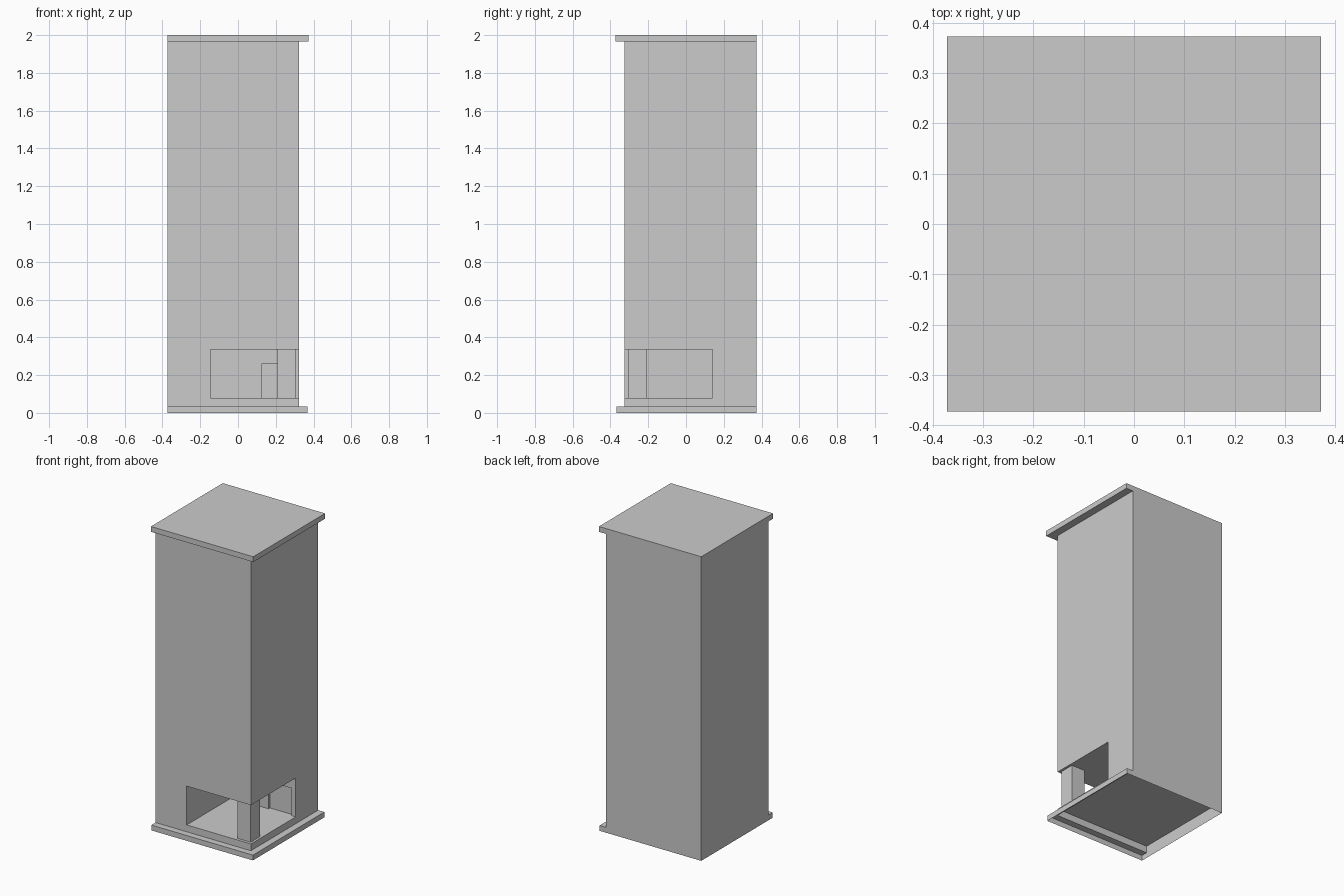
import bpy, bmesh

if "Cube" in bpy.data.objects:
    bpy.data.objects.remove(bpy.data.objects["Cube"])

# Main plan dimensions: left/back sides are flush, front/right sides overhang
L, B = -0.372, 0.373            # flush left and back
R, F = 0.322, -0.326            # body right and front
FLOOR, CEIL = 0.08, 0.335       # firebox opening heights
IN_X, IN_Y = -0.145, 0.14       # firebox inner walls


def rect(x0, x1, y0, y1):
    return [(x0, y0), (x1, y0), (x1, y1), (x0, y1)]


def sheet(bm, pts, z, up=True):
    vs = [bm.verts.new((x, y, z)) for x, y in pts]
    bm.faces.new(vs if up else vs[::-1])


def prism(bm, pts, z0, z1, bottom=False, top=False):
    lo = [bm.verts.new((x, y, z0)) for x, y in pts]
    hi = [bm.verts.new((x, y, z1)) for x, y in pts]
    n = len(pts)
    for i in range(n):
        j = (i + 1) % n
        bm.faces.new((lo[i], lo[j], hi[j], hi[i]))
    if bottom:
        bm.faces.new(lo[::-1])
    if top:
        bm.faces.new(hi)


def finish(bm, name):
    bmesh.ops.remove_doubles(bm, verts=bm.verts, dist=1e-5)
    me = bpy.data.meshes.new(name)
    bm.to_mesh(me)
    bm.free()
    bpy.context.collection.objects.link(bpy.data.objects.new(name, me))


# Plinth: hollow skirt, open underneath, with an L-shaped ledge on top
bm = bmesh.new()
px, py, ph = 0.367, -0.369, 0.035
prism(bm, rect(L, px, py, B), 0, ph)
sheet(bm, [(L, py), (px, py), (px, B), (R, B), (R, F), (L, F)], ph)
finish(bm, "plinth")

# Lower body and the firebox floor
bm = bmesh.new()
prism(bm, rect(L, R, F, B), ph, FLOOR, top=True)
finish(bm, "hearth")

# L-shaped walls around the corner firebox, with a shallow niche at the back
bm = bmesh.new()
head = [(L, F), (IN_X, F), (IN_X, IN_Y)]
niche = [(0.125, IN_Y), (0.125, IN_Y + 0.015), (0.29, IN_Y + 0.015), (0.29, IN_Y)]
tail = [(R, IN_Y), (R, B), (L, B)]
prism(bm, head + niche + tail, FLOOR, 0.26)
prism(bm, head + tail, 0.26, CEIL)
sheet(bm, rect(0.125, 0.29, IN_Y, IN_Y + 0.015), 0.26, up=False)
finish(bm, "firebox_walls")

# Chimney breast above, including the firebox ceiling
bm = bmesh.new()
prism(bm, rect(L, R, F, B), CEIL, 1.965)
sheet(bm, rect(IN_X, R, F, IN_Y), CEIL, up=False)
finish(bm, "chimney_breast")

# Corner post standing in the opening
bm = bmesh.new()
prism(bm, rect(0.21, 0.307, -0.307, -0.21), FLOOR, CEIL)
finish(bm, "corner_post")

# Top slab
bm = bmesh.new()
prism(bm, rect(L, 0.372, -0.373, B), 1.965, 2.0, bottom=True, top=True)
finish(bm, "top_slab")
